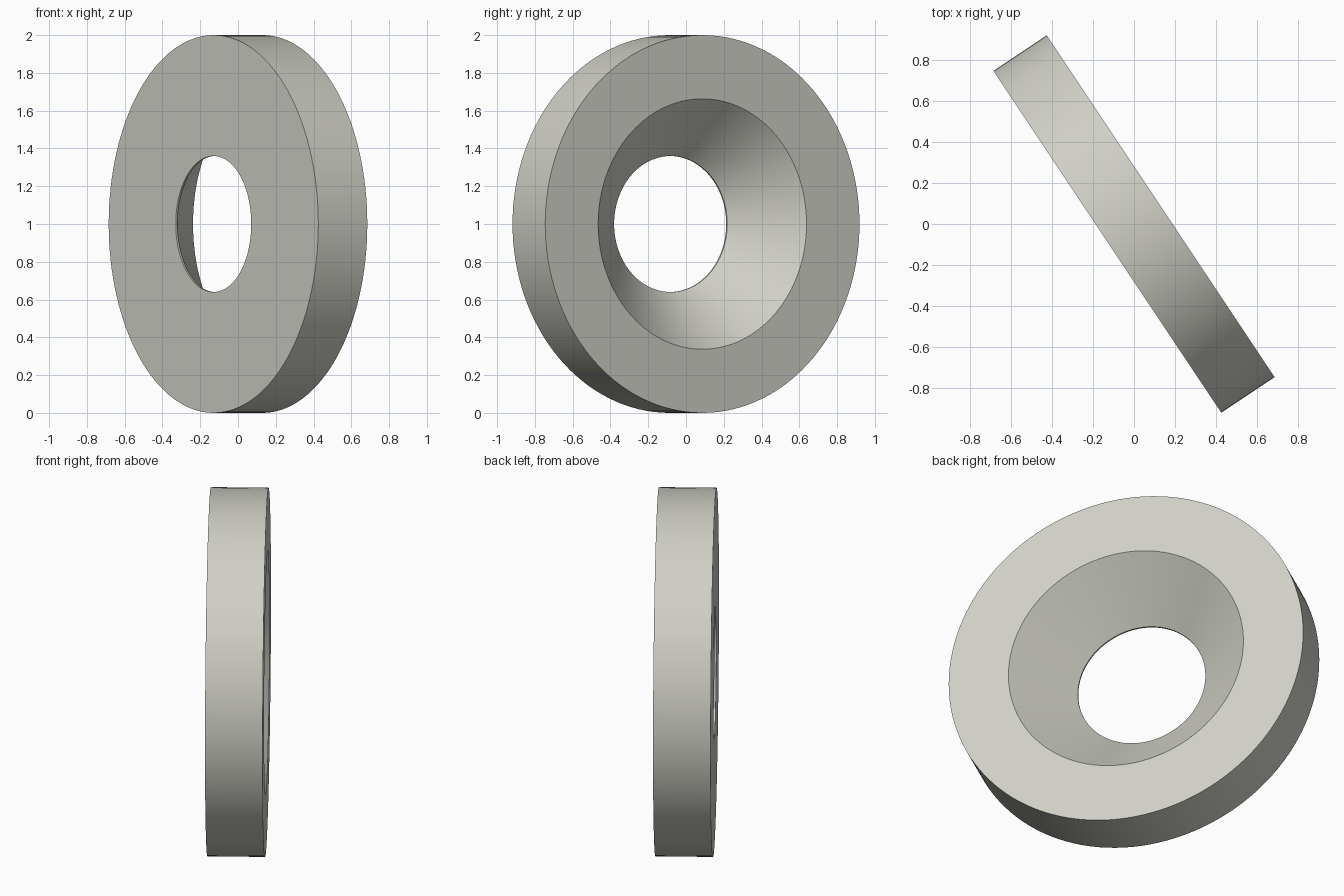
import bpy, bmesh, math
from mathutils import Vector

if "Cube" in bpy.data.objects:
    bpy.data.objects.remove(bpy.data.objects["Cube"])

SEGMENTS = 128
ANGLE = math.radians(33.7)      # heading of the disc axis
HALF = 0.156                    # half thickness
LIP = 0.01                      # short straight bore at the small hole

# Closed cross-section: (radius, distance along the axis)
profile = [(1.0, -HALF), (1.0, HALF), (0.663, HALF),
           (0.36, -HALF + LIP), (0.36, -HALF)]

axis = Vector((math.cos(ANGLE), math.sin(ANGLE), 0))
side = Vector((-math.sin(ANGLE), math.cos(ANGLE), 0))
up = Vector((0, 0, 1))

# Countersunk washer: cross-section revolved around the tilted axis
bm = bmesh.new()
rings = []
for i in range(SEGMENTS):
    a = 2 * math.pi * i / SEGMENTS
    radial = side * math.cos(a) + up * math.sin(a)
    rings.append([bm.verts.new(up + radial * r + axis * h) for r, h in profile])
n = len(profile)
for i in range(SEGMENTS):
    p, q = rings[i], rings[(i + 1) % SEGMENTS]
    for j in range(n):
        k = (j + 1) % n
        bm.faces.new((p[j], q[j], q[k], p[k]))
bmesh.ops.recalc_face_normals(bm, faces=bm.faces)
mesh = bpy.data.meshes.new("countersunk_washer")
bm.to_mesh(mesh)
bm.free()

washer = bpy.data.objects.new("countersunk_washer", mesh)
bpy.context.collection.objects.link(washer)

# Single warm grey colour
grey = bpy.data.materials.new("warm_light_grey")
grey.diffuse_color = (0.63, 0.63, 0.57, 1)
grey.use_nodes = True
grey.node_tree.nodes["Principled BSDF"].inputs["Base Color"].default_value = grey.diffuse_color
mesh.materials.append(grey)

# Smooth curved walls, crisp rims
bpy.context.view_layer.objects.active = washer
washer.select_set(True)
bpy.ops.object.shade_smooth_by_angle(angle=math.radians(30))
